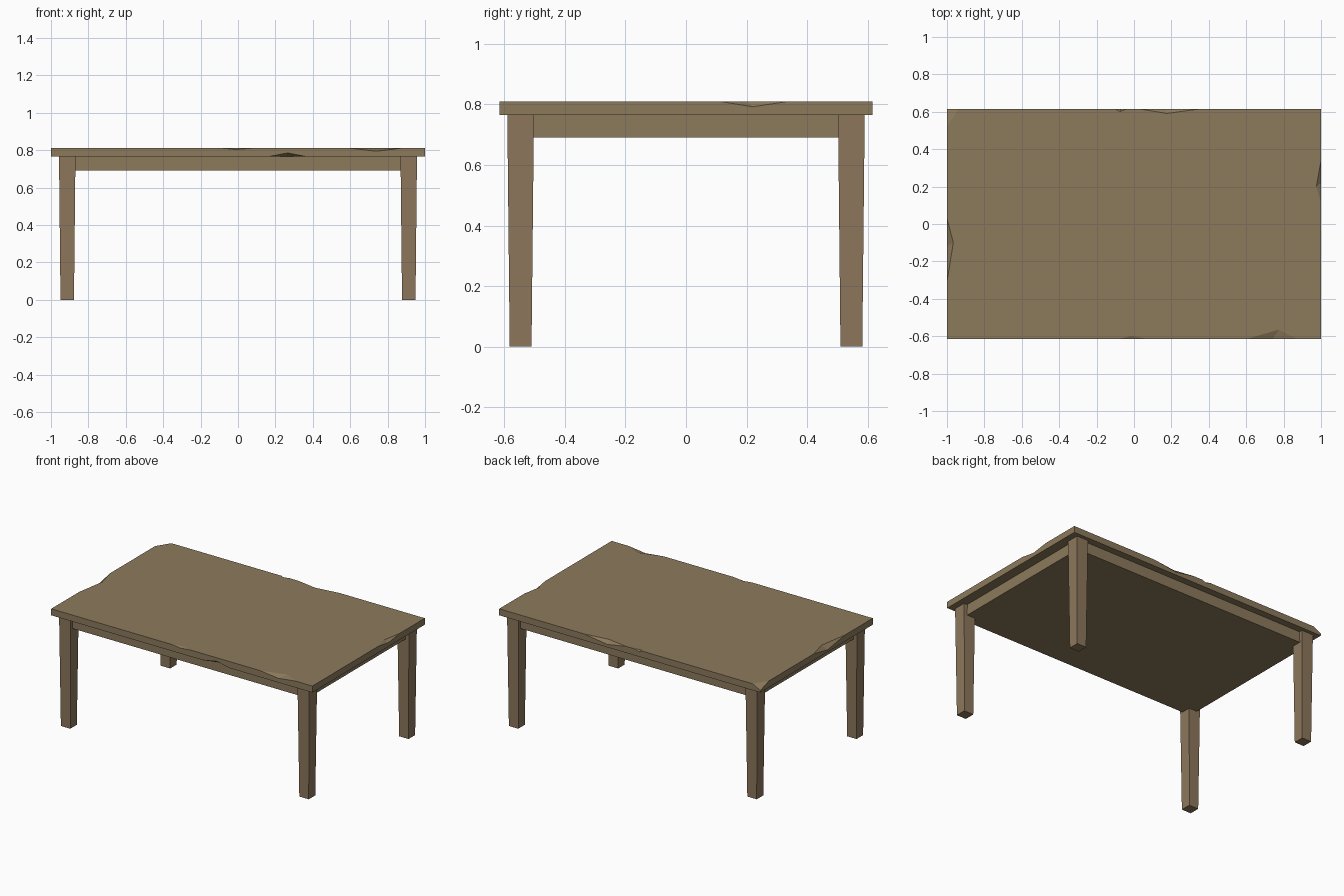
import bpy, bmesh

if "Cube" in bpy.data.objects:
    bpy.data.objects.remove(bpy.data.objects["Cube"])

HX, HY, Z0, Z1 = 1.0, 0.615, 0.765, 0.81


def material(name, rgb):
    m = bpy.data.materials.new(name)
    m.diffuse_color = (*rgb, 1)
    m.use_nodes = True
    m.node_tree.nodes["Principled BSDF"].inputs["Base Color"].default_value = m.diffuse_color
    return m


top_wood = material("tabletop wood", (0.262, 0.195, 0.107))
leg_wood = material("leg wood", (0.266, 0.184, 0.107))


def finish(name, bm, mat):
    bmesh.ops.recalc_face_normals(bm, faces=bm.faces)
    me = bpy.data.meshes.new(name)
    bm.to_mesh(me)
    bm.free()
    me.materials.append(mat)
    ob = bpy.data.objects.new(name, me)
    bpy.context.collection.objects.link(ob)
    return ob


def frustum(name, bottom, top, z0, z1, mat):
    """Box between two rectangles (x0, x1, y0, y1)."""
    bm = bmesh.new()
    for (x0, x1, y0, y1), z in ((bottom, z0), (top, z1)):
        for x, y in ((x0, y0), (x1, y0), (x1, y1), (x0, y1)):
            bm.verts.new((x, y, z))
    bmesh.ops.convex_hull(bm, input=bm.verts[:])
    bmesh.ops.dissolve_limit(bm, angle_limit=0.001, verts=bm.verts[:], edges=bm.edges[:])
    return finish(name, bm, mat)


# Chips per edge: (start, end, top apex, inward depth, side apex, height)
# in the edge's own running coordinate.
edges = [
    ("x", -HY, 1, [(-0.08, 0.07, -0.01, 0.018, -0.01, 0.007),
                   (0.60, 0.87, 0.775, 0.05, 0.74, 0.016)],
     [(0.16, 0.37, 0.26, 0.03, 0.265, 0.02)]),
    ("y", HX, 1, [(0.11, 0.34, 0.20, 0.025, 0.22, 0.018)], []),
    ("x", HY, -1, [(0.35, 0.03, 0.175, 0.024, 0.17, 0.025),
                   (-0.04, -0.10, -0.075, 0.014, -0.07, 0.012)], []),
    ("y", -HX, -1, [(0.03, -0.31, -0.10, 0.034, -0.12, 0.03)], []),
]
corners = [(-HX, -HY), (HX, -HY), (HX, HY), (-HX, HY)]

# Tabletop with chipped edges and a broken back left corner
bm = bmesh.new()
cache = {}


def vert(x, y, z):
    key = (round(x, 4), round(y, 4), round(z, 4))
    if key not in cache:
        cache[key] = bm.verts.new(key)
    return cache[key]


top_loop, bottom_loop = [], []
for i, (axis, fixed, step, top_chips, bottom_chips) in enumerate(edges):
    def at(t, z, inward=0):
        f = fixed - inward * (1 if fixed > 0 else -1)
        return vert(t, f, z) if axis == "x" else vert(f, t, z)

    a, b = corners[i], corners[(i + 1) % 4]
    upper, lower = [], []
    for chips, z, sign, side, loop in ((top_chips, Z1, -1, upper, top_loop),
                                       (bottom_chips, Z0, 1, lower, bottom_loop)):
        start, end = [vert(*a, z)], [vert(*b, z)]
        if sign < 0 and i == 2:
            end = [vert(-0.94, HY, Z1), vert(-HX, HY, 0.78)]
        if sign < 0 and i == 3:
            start = [vert(-HX, HY, 0.78), vert(-HX, 0.52, Z1)]
        side += start
        loop.append(start[-1])
        for t0, t1, tq, depth, tr, h in chips:
            p, e = at(t0, z), at(t1, z)
            q, r = at(tq, z, depth), at(tr, z + sign * h)
            side += [p, r, e]
            loop += [p, q, e]
            bm.faces.new((p, q, r))
            bm.faces.new((q, e, r))
        side += end
        if len(end) > 1:
            loop.append(end[0])
    bm.faces.new(lower + upper[::-1])
bm.faces.new(top_loop)
bm.faces.new(bottom_loop[::-1])
bm.faces.new((vert(-0.94, HY, Z1), vert(-HX, 0.52, Z1), vert(-HX, HY, 0.78)))
finish("tabletop", bm, top_wood)

# Apron block under the top
rect = (-0.932, 0.932, -0.567, 0.567)
frustum("apron", rect, rect, 0.69, Z0, top_wood)

# Tapered legs
for sx, xn in ((-1, "left"), (1, "right")):
    for sy, yn in ((-1, "front"), (1, "back")):
        low = (sx * 0.877, sx * 0.949, sy * 0.51, sy * 0.582)
        high = (sx * 0.869, sx * 0.957, sy * 0.502, sy * 0.59)
        frustum(f"{yn}_{xn}_leg", low, high, 0, Z0, leg_wood)
